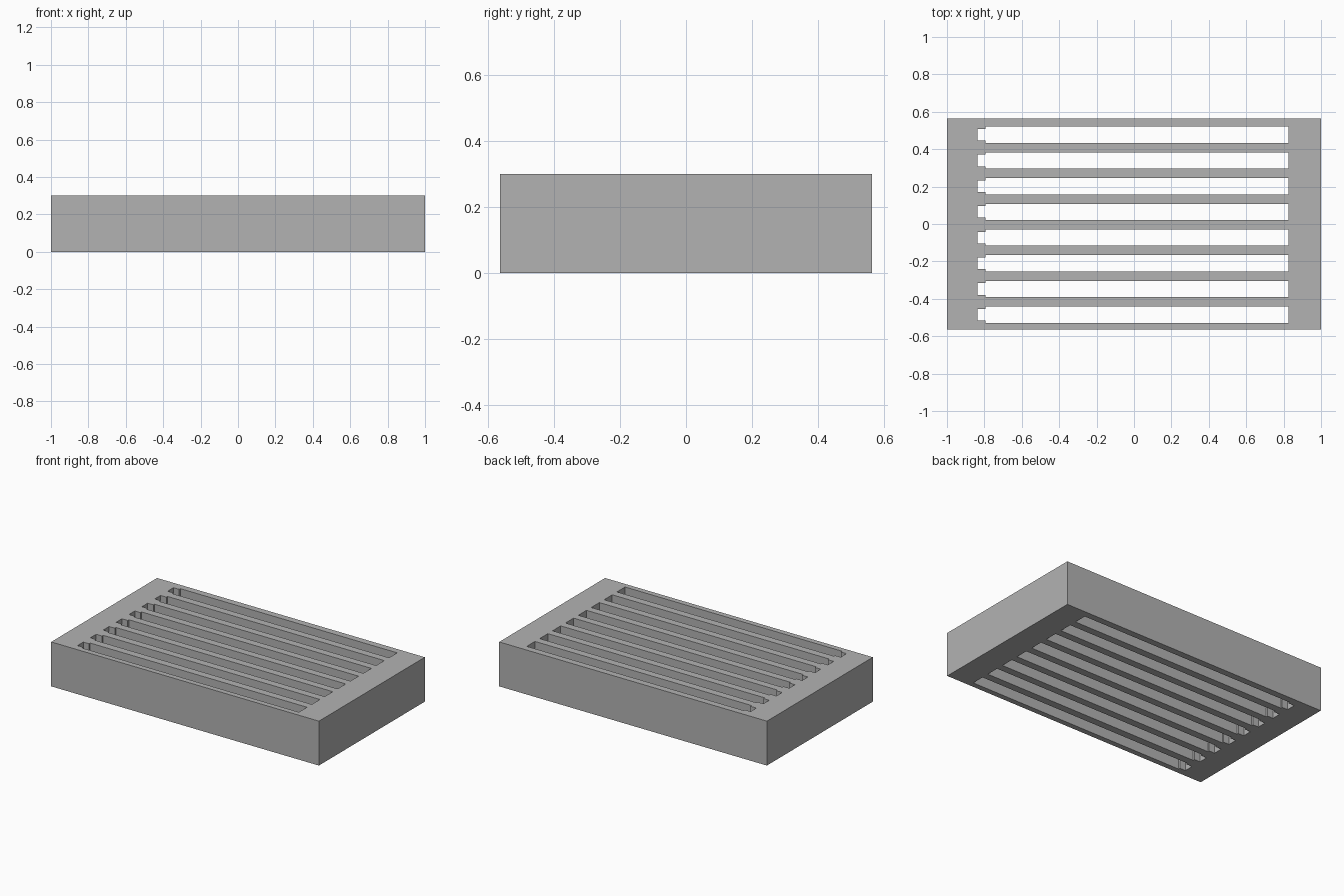
import bpy
import bmesh

LENGTH, WIDTH, HEIGHT = 2.0, 1.13, 0.3
SLOTS, PITCH, OFFSET = 8, 0.1374, -0.004
SLOT_HALF, NOTCH_HALF = 0.0435, 0.031
NOTCH_X, SLOT_X, END_X = -0.838, -0.795, 0.825

cube = bpy.data.objects.get("Cube")
if cube:
    bpy.data.objects.remove(cube, do_unlink=True)

# Plain grey material
grey = bpy.data.materials.new("plain grey")
grey.use_nodes = True
colour = (0.45, 0.45, 0.45, 1)
grey.diffuse_color = colour
grey.node_tree.nodes["Principled BSDF"].inputs["Base Color"].default_value = colour


def add_prism(bm, outline, bottom, top):
    """Extrude a counter-clockwise outline from bottom to top."""
    face = bm.faces.new([bm.verts.new((x, y, bottom)) for x, y in outline])
    result = bmesh.ops.extrude_face_region(bm, geom=[face], use_keep_orig=True)
    verts = [v for v in result["geom"] if isinstance(v, bmesh.types.BMVert)]
    bmesh.ops.translate(bm, verts=verts, vec=(0, 0, top - bottom))


def make_object(name, outlines, bottom, top):
    bm = bmesh.new()
    for outline in outlines:
        add_prism(bm, outline, bottom, top)
    bmesh.ops.recalc_face_normals(bm, faces=bm.faces)
    mesh = bpy.data.meshes.new(name)
    bm.to_mesh(mesh)
    bm.free()
    mesh.materials.append(grey)
    obj = bpy.data.objects.new(name, mesh)
    bpy.context.collection.objects.link(obj)
    return obj


def slot_outline(y):
    """Long slot with a narrower notch at its right-hand end."""
    lower = [(NOTCH_X, -NOTCH_HALF), (SLOT_X, -NOTCH_HALF),
             (SLOT_X, -SLOT_HALF), (END_X, -SLOT_HALF)]
    upper = [(x, -dy) for x, dy in reversed(lower)]
    return [(x, y + dy) for x, dy in lower + upper]


# Solid block
a, b = LENGTH / 2, WIDTH / 2
block = make_object("slotted_block", [[(-a, -b), (a, -b), (a, b), (-a, b)]], 0, HEIGHT)

# Row of slots cut right through the block
rows = [OFFSET + (i - (SLOTS - 1) / 2) * PITCH for i in range(SLOTS)]
cutter = make_object("slot_cutter", [slot_outline(y) for y in rows], -0.1, HEIGHT + 0.1)
cutter.hide_render = True

cut = block.modifiers.new("slots", "BOOLEAN")
cut.operation = "DIFFERENCE"
cut.solver = "EXACT"
cut.object = cutter
bpy.context.view_layer.objects.active = block
bpy.ops.object.modifier_apply(modifier=cut.name)
bpy.data.objects.remove(cutter, do_unlink=True)
